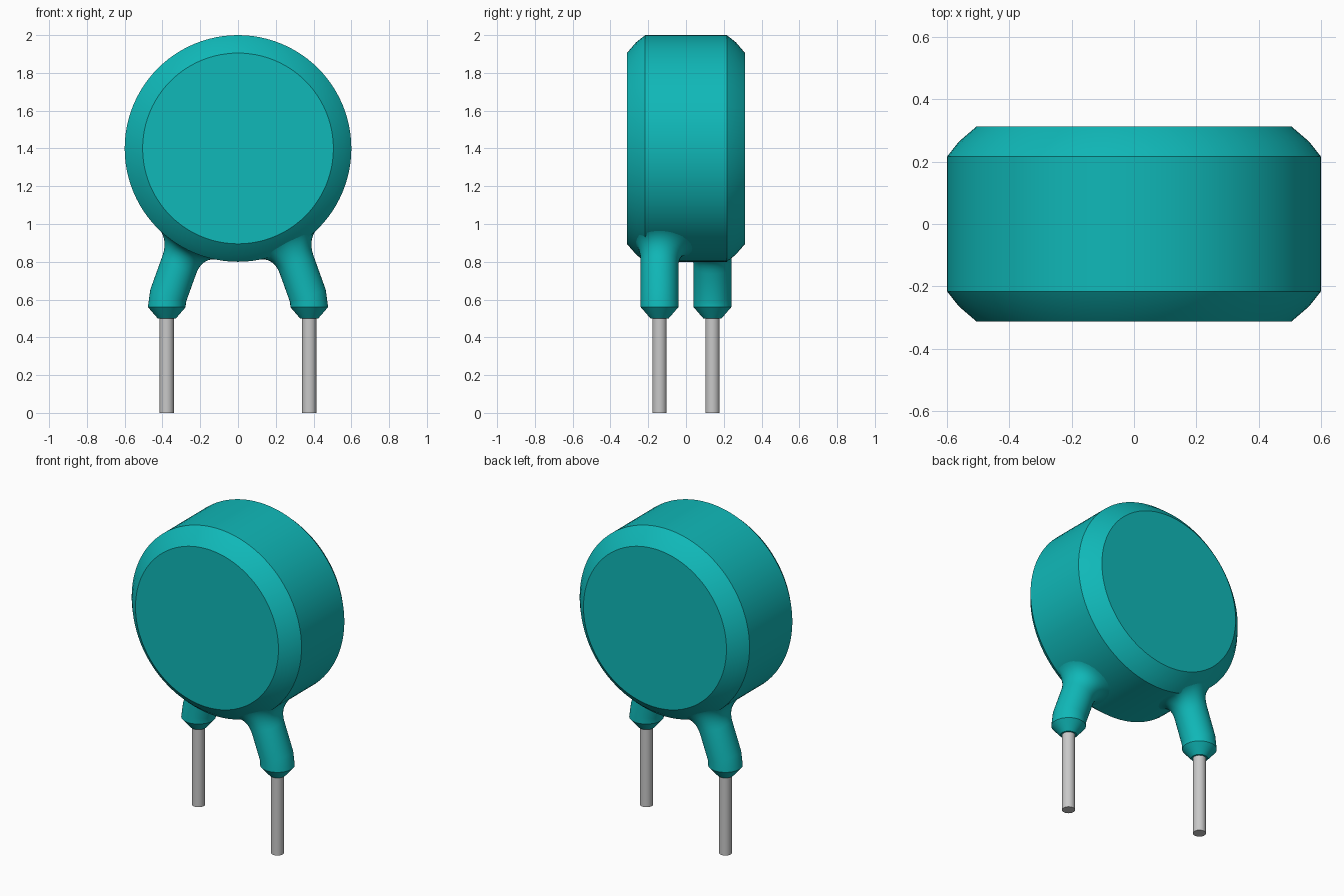
import bpy, bmesh, math
from mathutils import Vector
from mathutils.bvhtree import BVHTree

cube = bpy.data.objects.get("Cube")
if cube:
    bpy.data.objects.remove(cube)


def material(name, color, roughness, metallic=0.0):
    m = bpy.data.materials.new(name)
    m.use_nodes = True
    m.diffuse_color = color
    node = m.node_tree.nodes["Principled BSDF"]
    node.inputs["Base Color"].default_value = color
    node.inputs["Roughness"].default_value = roughness
    node.inputs["Metallic"].default_value = metallic
    return m


teal = material("teal coating", (0.005, 0.48, 0.48, 1), 0.4)
steel = material("grey metal", (0.58, 0.58, 0.58, 1), 0.4)


def loft(rings, cap_start=True, cap_end=True):
    """Skin a list of equal-length point rings."""
    bm = bmesh.new()
    loops = [[bm.verts.new(p) for p in ring] for ring in rings]
    n = len(loops[0])
    for a, b in zip(loops, loops[1:]):
        for i in range(n):
            j = (i + 1) % n
            bm.faces.new((a[i], a[j], b[j], b[i]))
    if cap_start:
        bm.faces.new(loops[0][::-1])
    if cap_end:
        bm.faces.new(loops[-1])
    bmesh.ops.recalc_face_normals(bm, faces=bm.faces)
    return bm


def make_object(name, bm, mat):
    mesh = bpy.data.meshes.new(name)
    bm.to_mesh(mesh)
    bm.free()
    mesh.materials.append(mat)
    ob = bpy.data.objects.new(name, mesh)
    bpy.context.collection.objects.link(ob)
    bpy.ops.object.select_all(action="DESELECT")
    ob.select_set(True)
    bpy.context.view_layer.objects.active = ob
    bpy.ops.object.shade_smooth_by_angle(angle=math.radians(30))
    return ob


def circle(center, radius, e1, e2, n):
    angles = [2 * math.pi * i / n for i in range(n)]
    return [center + (e1 * math.cos(a) + e2 * math.sin(a)) * radius for a in angles]


X, Y, Z = Vector((1, 0, 0)), Vector((0, 1, 0)), Vector((0, 0, 1))

# Disc body: chamfered profile turned around the y axis
half = [(0.505, 0.313), (0.562, 0.264), (0.6, 0.216)]
profile = [(r, -y) for r, y in half] + [(r, y) for r, y in reversed(half)]
disc = loft([circle(Vector((0, y, 1.4)), r, X, Z, 96) for r, y in profile])
surface = BVHTree.FromBMesh(disc)
make_object("disc_body", disc, teal)

N = 40          # sides of a coated leg
R = 0.1         # coated leg radius
FILLET = 0.1    # size of the blend into the disc
STEPS = 8

for side, s in (("left", 1), ("right", -1)):
    foot = Vector((0.377 * s, -0.14 * s, 0))

    # Bare wire
    wire = loft([circle(foot + Z * z, 0.038, X, Y, 24) for z in (0, 0.53)])
    make_object(side + "_wire", wire, steel)

    # Coated leg: tapered tip, bend, leaning tube, then a fillet on the disc
    bend = foot + Z * 0.6
    lean = Vector((-0.36 * s, 0, 1)).normalized()
    across = Vector((1, 0, 0.36 * s)).normalized()
    rings = [circle(foot + Z * z, r, X, Y, N) for z, r in ((0.5, 0.048), (0.56, R))]
    rings.append(circle(bend + lean * 0.02, R, across, Y, N))
    blend = [[] for _ in range(STEPS + 1)]
    for p in circle(bend, R, across, Y, N):
        corner = surface.ray_cast(p, lean)[0]
        start = corner - lean * FILLET
        out = (p - bend).normalized()
        end, normal = surface.find_nearest(corner + out * FILLET)[:2]
        end = end - normal * 0.003
        for k, ring in enumerate(blend):
            t = k / STEPS
            ring.append(start * (1 - t) ** 2 + corner * 2 * t * (1 - t) + end * t * t)
    make_object(side + "_coated_leg", loft(rings + blend, cap_end=False), teal)
